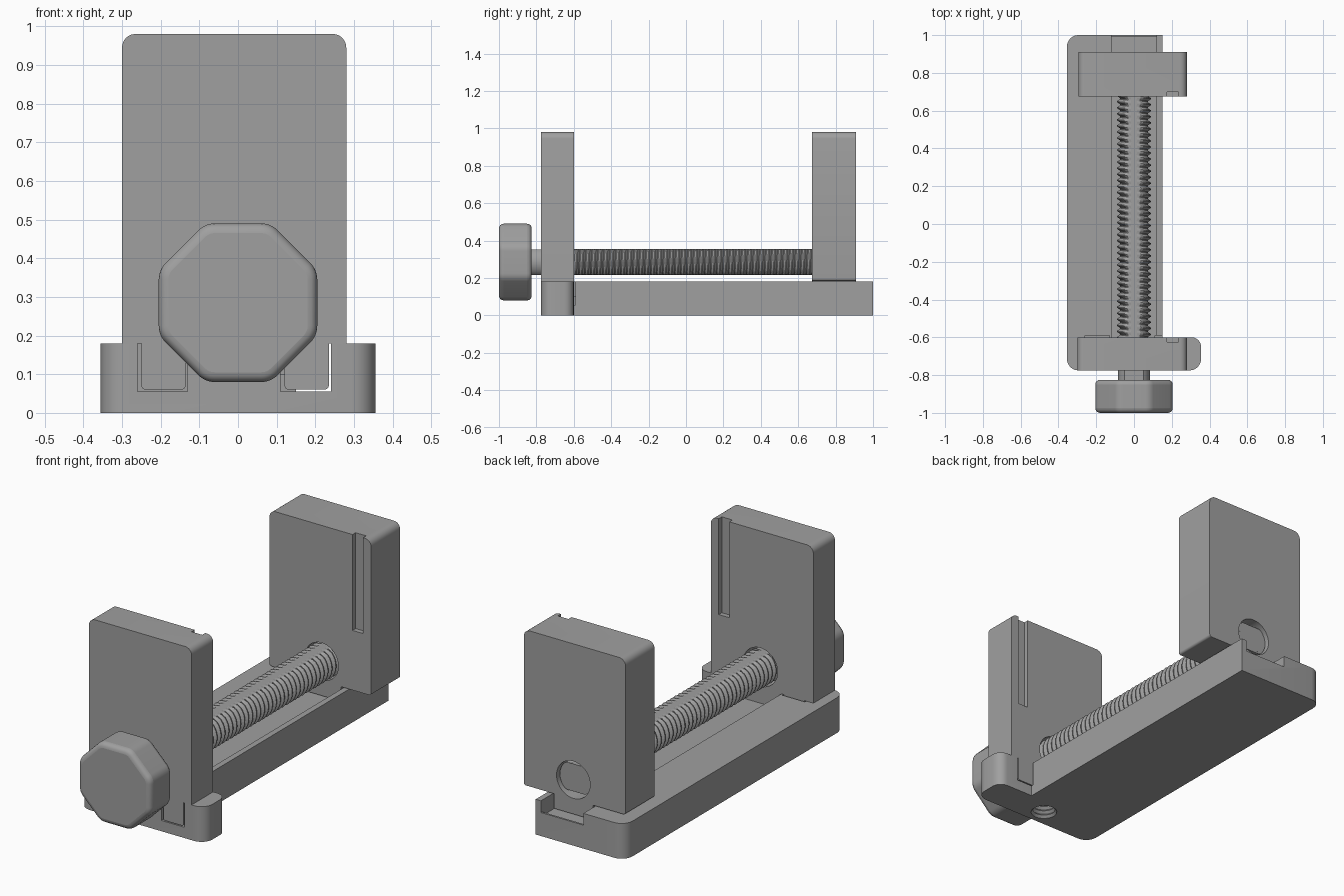
import bpy, bmesh, math
from mathutils import Vector

cube = bpy.data.objects.get("Cube")
if cube:
    bpy.data.objects.remove(cube, do_unlink=True)

grey = bpy.data.materials.new("mid_grey")
grey.use_nodes = True
colour = (0.35, 0.35, 0.35, 1)
grey.diffuse_color = colour
grey.node_tree.nodes["Principled BSDF"].inputs["Base Color"].default_value = colour

SCREW_Z = 0.285


def finish(name, bm):
    bmesh.ops.recalc_face_normals(bm, faces=bm.faces)
    mesh = bpy.data.meshes.new(name)
    bm.to_mesh(mesh)
    bm.free()
    mesh.materials.append(grey)
    ob = bpy.data.objects.new(name, mesh)
    bpy.context.collection.objects.link(ob)
    return ob


def rounded(corners, steps=6):
    """Outline from (u, v, radius) corners, with filleted corners."""
    out = []
    for i, (u, v, r) in enumerate(corners):
        p = Vector((u, v, 0))
        if r == 0:
            out.append(p)
            continue
        a = (Vector((*corners[i - 1][:2], 0)) - p).normalized()
        b = (Vector((*corners[(i + 1) % len(corners)][:2], 0)) - p).normalized()
        half = a.angle(b) / 2
        centre = p + (a + b).normalized() * r / math.sin(half)
        start = (p + a * r / math.tan(half) - centre).normalized()
        end = (p + b * r / math.tan(half) - centre).normalized()
        out += [centre + start.slerp(end, k / steps) * r for k in range(steps + 1)]
    return out


def prism(name, corners, d0, d1, axis):
    """Extrude an outline along y (outline in xz) or z (outline in xy)."""
    bm = bmesh.new()
    place = (lambda p, d: (p.x, d, p.y)) if axis == "y" else (lambda p, d: (p.x, p.y, d))
    pts = rounded(corners)
    low, high = [[bm.verts.new(place(p, d)) for p in pts] for d in (d0, d1)]
    bm.faces.new(low)
    bm.faces.new(high)
    for i in range(len(pts)):
        bm.faces.new((low[i - 1], low[i], high[i], high[i - 1]))
    return finish(name, bm)


def box(name, x0, x1, y0, y1, z0, z1):
    return prism(name, [(x0, y0, 0), (x1, y0, 0), (x1, y1, 0), (x0, y1, 0)], z0, z1, "z")


def lathe(name, rings, axis, centre, flat=1.0, n=40):
    """Solid of (radius, position) rings around an axis, clipped flat in z."""
    bm = bmesh.new()
    loops = []
    for r, d in rings:
        loop = []
        for j in range(n):
            t = math.tau * j / n
            u, v = r * math.cos(t), r * math.sin(t)
            if axis == "y":
                co = Vector((u, d, max(-flat, min(flat, v))))
            else:
                co = Vector((u, v, d))
            loop.append(bm.verts.new(co + Vector(centre)))
        loops.append(loop)
    for a, b in zip(loops, loops[1:]):
        for j in range(n):
            bm.faces.new((a[j - 1], a[j], b[j], b[j - 1]))
    bm.faces.new(loops[0])
    bm.faces.new(loops[-1])
    return finish(name, bm)


def cut(target, *cutters):
    for c in cutters:
        c.hide_render = True
        mod = target.modifiers.new("cut", "BOOLEAN")
        mod.operation, mod.solver, mod.object = "DIFFERENCE", "EXACT", c
        bpy.context.view_layer.objects.active = target
        bpy.ops.object.modifier_apply(modifier=mod.name)
        bpy.data.objects.remove(c, do_unlink=True)


def smooth(ob, angle=30):
    bpy.ops.object.select_all(action="DESELECT")
    ob.select_set(True)
    bpy.context.view_layer.objects.active = ob
    bpy.ops.object.shade_smooth_by_angle(angle=math.radians(angle))


# Base: long rail with a wider front foot
base = prism("base", [(-0.355, -0.775, 0.06), (0.355, -0.775, 0.06), (0.355, -0.6, 0.05),
                      (0.15, -0.6, 0), (0.15, 1, 0), (-0.355, 1, 0.06)], 0, 0.18, "z")
cut(base, box("channel_cutter", -0.12, 0.12, -0.6, 0.99, 0.1, 0.3),
    box("channel_end_cutter", -0.12, 0.12, 0.98, 1.1, 0.12, 0.3))
for x0, x1 in ((-0.26, -0.13), (0.11, 0.24)):
    cut(base, box("prong_slot_cutter", x0, x1, -0.9, -0.59, 0.055, 0.3))
# Threaded mounting hole under the foot
threads = [(0.065 if k % 2 else 0.053, -0.01 + 0.012 * k) for k in range(12)]
cut(base, lathe("foot_hole_cutter", threads, "z", (0, -0.685, 0), n=24))
smooth(base)

# Fixed front jaw with two prongs plugged into the foot
front_jaw = prism("front_jaw", [
    (-0.3, 0.18, 0), (-0.25, 0.18, 0), (-0.25, 0.06, 0.012), (-0.135, 0.06, 0.012),
    (-0.135, 0.18, 0), (0.12, 0.18, 0), (0.12, 0.06, 0.012), (0.235, 0.06, 0.012),
    (0.235, 0.18, 0), (0.28, 0.18, 0), (0.28, 0.98, 0.035), (-0.3, 0.98, 0.035)],
    -0.775, -0.6, "y")
cut(front_jaw, lathe("front_bore", [(0.098, -0.9), (0.098, -0.5)], "y", (0, 0, SCREW_Z)),
    box("front_groove", 0.175, 0.235, -0.625, -0.5, 0.49, 1.1))
smooth(front_jaw)

# Sliding back jaw with a guide tab in the channel
back_jaw = prism("back_jaw", [(-0.295, 0.185, 0.012), (0.28, 0.185, 0.012),
                              (0.28, 0.98, 0.035), (-0.295, 0.98, 0.035)], 0.675, 0.91, "y")
cut(back_jaw, lathe("back_bore", [(0.095, 0.5), (0.095, 1.1)], "y", (0, 0, SCREW_Z)),
    box("back_groove", 0.175, 0.235, 0.5, 0.7, 0.49, 1.1))
smooth(back_jaw)
box("guide_tab", -0.11, 0.11, 0.675, 0.91, 0.11, 0.187)


# Helical thread, flattened above and below
def thread(name, y0, y1, root, tip, pitch, flat, n=32):
    bm = bmesh.new()
    radii = (root, tip, tip, root)
    offsets = (0, 0.35, 0.5, 0.85)
    turns = int((y1 - y0) / pitch) + 3
    rows = []
    for k in range(4):
        row = []
        for i in range(turns * n):
            t = math.tau * i / n
            y = y0 + (i / n - 1 + offsets[k]) * pitch
            z = max(-flat, min(flat, radii[k] * math.sin(t)))
            row.append(bm.verts.new((radii[k] * math.cos(t), max(y0, min(y1, y)), SCREW_Z + z)))
        rows.append(row)
    rows.append(rows[0][n:])
    for a, b in zip(rows, rows[1:]):
        for i in range(len(b) - 1):
            bm.faces.new((a[i], a[i + 1], b[i + 1], b[i]))
    return finish(name, bm)


thread("screw_thread", -0.63, 0.89, 0.073, 0.09, 0.032, 0.07)
core = lathe("screw_core", [(0.073, -0.63), (0.073, 0.89)], "y", (0, 0, SCREW_Z), 0.0695)
neck = lathe("screw_neck", [(0.085, -0.83), (0.085, -0.63)], "y", (0, 0, SCREW_Z), 0.068)
smooth(core)
smooth(neck)

# Octagonal knob with softened corners
R = 0.205 / math.cos(math.pi / 8)
octagon = [(R * math.cos(a), SCREW_Z + R * math.sin(a), 0.06)
           for a in (math.tau * (i + 0.5) / 8 for i in range(8))]
knob = prism("knob", octagon, -1, -0.825, "y")
bevel = knob.modifiers.new("soft_rim", "BEVEL")
bevel.width, bevel.segments = 0.025, 4
bevel.limit_method, bevel.angle_limit = "ANGLE", math.radians(60)
smooth(knob)
